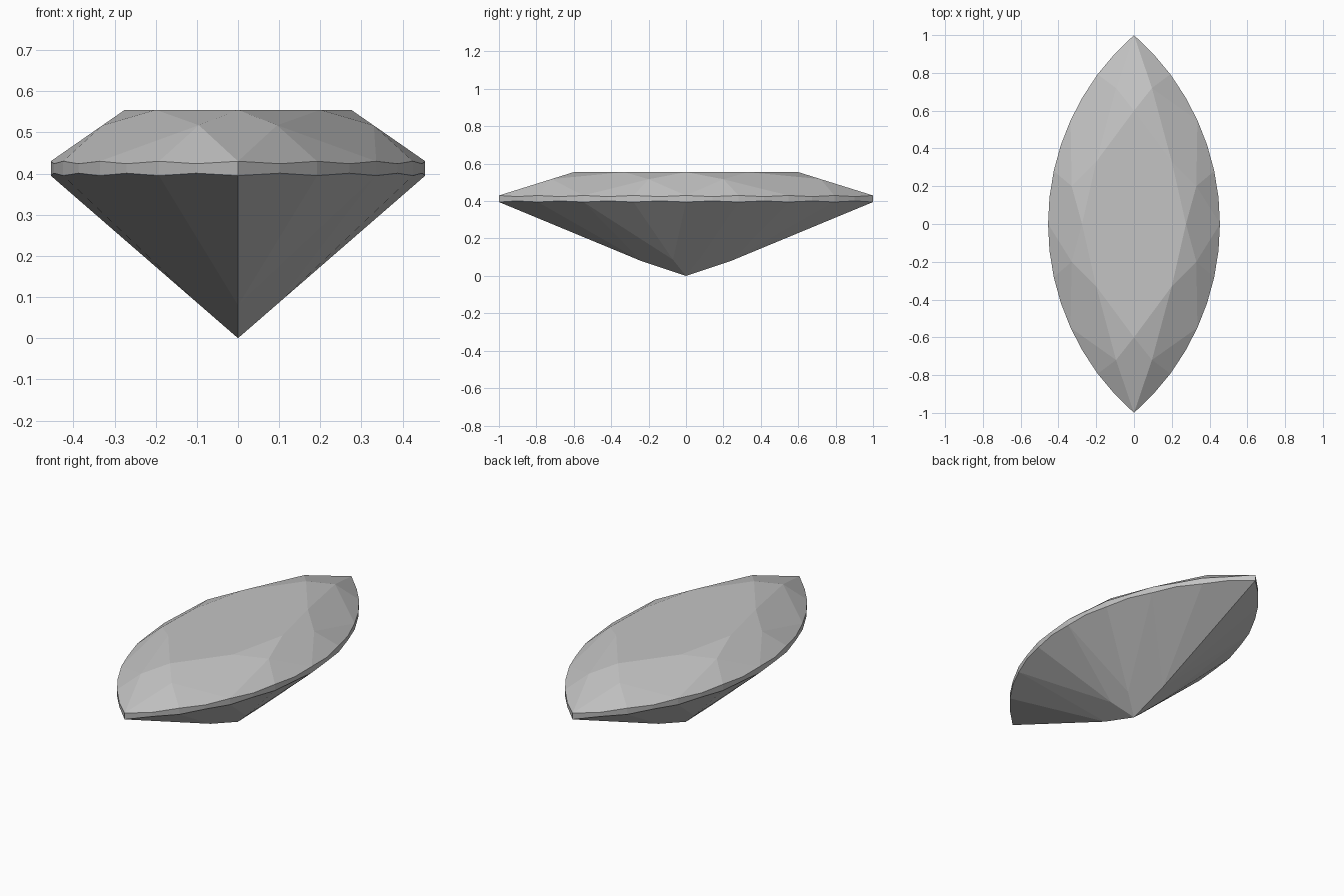
import bpy, bmesh, math
from mathutils import Vector

if "Cube" in bpy.data.objects:
    bpy.data.objects.remove(bpy.data.objects["Cube"])

# Overall proportions of the pointed-oval cut gem
HALF_W, HALF_L = 0.455, 1.0
TABLE_Z, GIRDLE_TOP, GIRDLE_LOW = 0.555, 0.43, 0.395
SCALLOP = 0.006

# Girdle outline: a circular arc from the tip (k=0) to the widest point (k=8)
R = (HALF_L ** 2 + HALF_W ** 2) / (2 * HALF_W)
HALF_ANGLE = math.asin(HALF_L / R)


def girdle(k, z):
    a = HALF_ANGLE * (1 - k / 8)
    return Vector((R * math.cos(a) - (R - HALF_W), R * math.sin(a), z))


up = [girdle(k, GIRDLE_TOP - SCALLOP * (k % 2)) for k in range(9)]
low = [girdle(k, GIRDLE_LOW + SCALLOP * (k % 2)) for k in range(9)]

# Table corners, crown star points, pavilion meeting points and bottom point
centre = Vector((0, 0, TABLE_Z))
t0, t1, t2 = (Vector((x, y, TABLE_Z)) for x, y in ((0, 0.6), (0.2, 0.33), (0.275, 0)))
s0 = Vector((0.095, 0.72, 0.5175))
s1 = Vector((0.33, 0.2, 0.5168))
p0 = Vector((0, 0.24, 0.08))
p1 = Vector((0.1, 0.07, 0.0868))
culet = Vector((0, 0, 0))

# One quarter of the facets
facets = [
    (centre, t2, t1, t0),                              # table
    (t0, s0, t1), (t1, s1, t2),                        # stars
    (t0, up[0], s0), (t1, s0, up[4], s1), (t2, s1, up[8]),  # crown kites
    (p0, low[4], p1, culet), (culet, p1, low[8]),      # pavilion mains
]
for k, star, meet in ((0, s0, p0), (2, s0, p0), (4, s1, p1), (6, s1, p1)):
    facets.append((star, *up[k:k + 3]))                # upper girdle facets
    facets.append((meet, *low[k:k + 3]))               # lower girdle facets
for k in range(8):
    facets.append((up[k], up[k + 1], low[k + 1], low[k]))   # girdle band

# Mirror the quarter into all four, weld, and join the halves of flat facets
bm = bmesh.new()
for sx in (1, -1):
    for sy in (1, -1):
        for f in facets:
            bm.faces.new([bm.verts.new((v.x * sx, v.y * sy, v.z)) for v in f])
bmesh.ops.remove_doubles(bm, verts=bm.verts, dist=0.0005)
bmesh.ops.recalc_face_normals(bm, faces=bm.faces)
bmesh.ops.dissolve_limit(bm, angle_limit=math.radians(0.3), verts=bm.verts, edges=bm.edges)
bmesh.ops.recalc_face_normals(bm, faces=bm.faces)

mesh = bpy.data.meshes.new("cut_gem")
bm.to_mesh(mesh)
bm.free()
gem = bpy.data.objects.new("cut_gem", mesh)
bpy.context.collection.objects.link(gem)

mat = bpy.data.materials.new("pale_grey")
mat.diffuse_color = (0.55, 0.55, 0.55, 1)
mat.use_nodes = True
mat.node_tree.nodes["Principled BSDF"].inputs["Base Color"].default_value = mat.diffuse_color
mesh.materials.append(mat)
